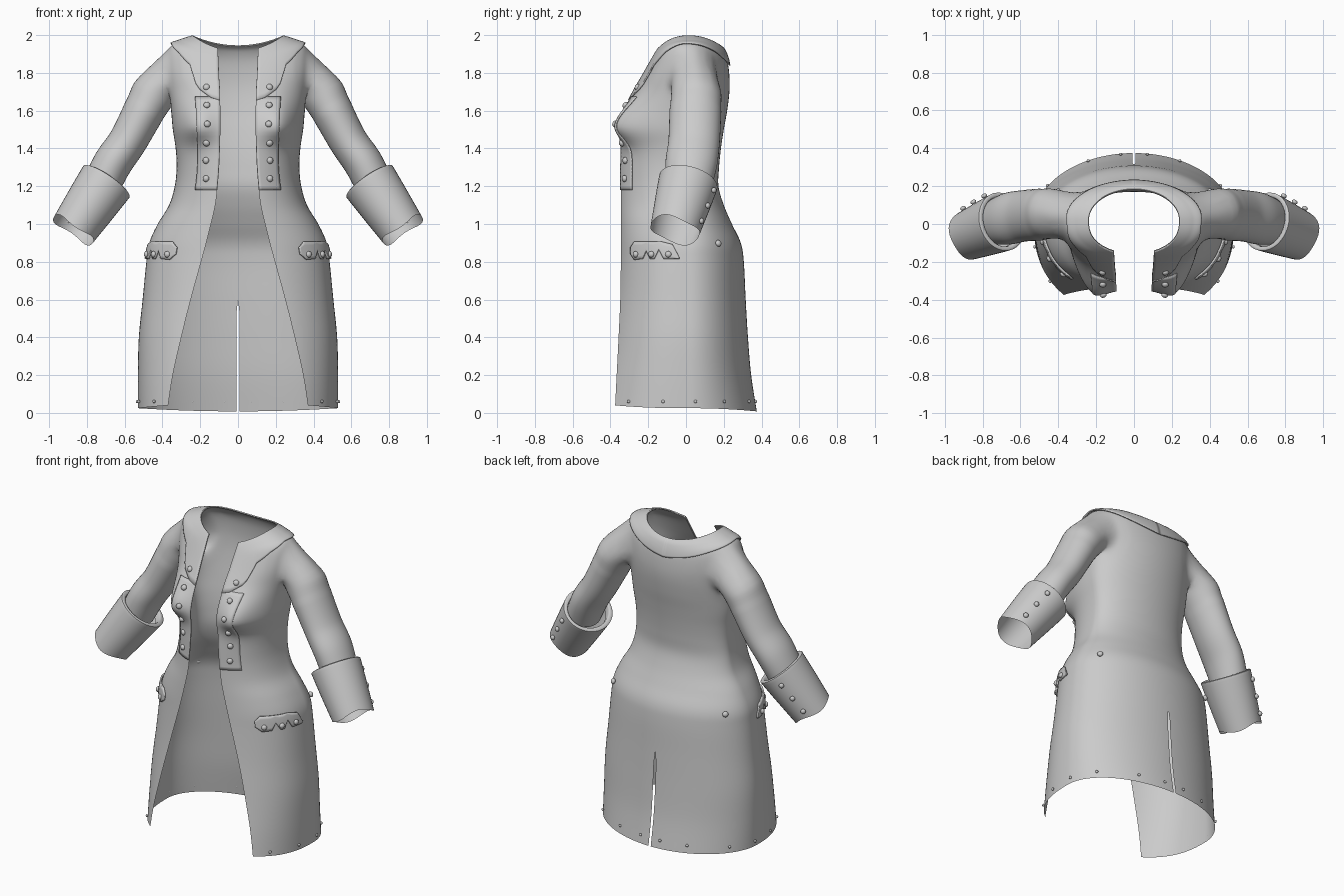
import bpy, bmesh, math
from mathutils import Vector, Matrix
from mathutils.bvhtree import BVHTree

if "Cube" in bpy.data.objects:
    bpy.data.objects.remove(bpy.data.objects["Cube"])

cloth = bpy.data.materials.new("grey_cloth")
cloth.use_nodes = True
cloth.diffuse_color = (0.6, 0.6, 0.6, 1)
cloth.node_tree.nodes["Principled BSDF"].inputs["Base Color"].default_value = (0.6, 0.6, 0.6, 1)


def finish(name, bm, thick=0.0, angle=40):
    """Turn a half-model bmesh into a mirrored, smooth-shaded object."""
    mesh = bpy.data.meshes.new(name)
    bm.to_mesh(mesh)
    bm.free()
    mesh.materials.append(cloth)
    obj = bpy.data.objects.new(name, mesh)
    bpy.context.collection.objects.link(obj)
    bpy.ops.object.select_all(action="DESELECT")
    obj.select_set(True)
    bpy.context.view_layer.objects.active = obj
    bpy.ops.object.shade_smooth_by_angle(angle=math.radians(angle))
    if thick:
        solid = obj.modifiers.new("thickness", "SOLIDIFY")
        solid.thickness, solid.offset = thick, 1
    mirror = obj.modifiers.new("mirror", "MIRROR")
    mirror.use_clip = True


def spline(rows, t):
    """Catmull-Rom value of a table at fractional row t."""
    n = len(rows) - 1
    i = min(max(int(t), 0), n - 1)
    f = t - i
    quad = zip(rows[max(i - 1, 0)], rows[i], rows[i + 1], rows[min(i + 2, n)])
    return [b + f / 2 * (c - a + f * (2 * a - 5 * b + 4 * c - d + f * (3 * (b - c) + d - a)))
            for a, b, c, d in quad]


def lerp(points, x):
    """Piecewise linear lookup."""
    for (x0, y0), (x1, y1) in zip(points, points[1:]):
        if x <= x1:
            return y0 + (y1 - y0) * (x - x0) / (x1 - x0)
    return points[-1][1]


def grid(bm, func, nu, nv, wrap=False):
    vs = [[bm.verts.new(func(i / nu, j / nv)) for i in range(nu if wrap else nu + 1)]
          for j in range(nv + 1)]
    for low, high in zip(vs, vs[1:]):
        for i in range(nu):
            k = (i + 1) % len(low)
            bm.faces.new((low[i], low[k], high[k], high[i]))
    bm.normal_update()
    return vs


# Coat sections: front z, side z, back z, half width, front y, back y, opening x
level = [(0.2, 0.53, -0.367, 0.345, 0.345), (0.4, 0.525, -0.357, 0.328, 0.3),
         (0.6, 0.505, -0.348, 0.316, 0.25), (0.8, 0.485, -0.345, 0.306, 0.195),
         (0.9, 0.47, -0.345, 0.29, 0.168), (1.0, 0.425, -0.345, 0.243, 0.143),
         (1.1, 0.365, -0.345, 0.2, 0.12), (1.2, 0.335, -0.343, 0.172, 0.108),
         (1.3, 0.325, -0.342, 0.175, 0.1), (1.4, 0.33, -0.338, 0.185, 0.096),
         (1.5, 0.345, -0.335, 0.2, 0.094), (1.6, 0.355, -0.312, 0.218, 0.094),
         (1.7, 0.37, -0.27, 0.23, 0.095)]
rows = [(0.04, 0.025, 0.008, 0.53, -0.375, 0.375, 0.37)]
rows += [(r[0],) * 3 + r[1:] for r in level]
rows += [(1.78, 1.82, 1.78, 0.385, -0.225, 0.23, 0.1),
         (1.86, 1.935, 1.86, 0.365, -0.18, 0.22, 0.103),
         (1.9, 1.967, 1.915, 0.305, -0.157, 0.2, 0.105),
         (1.925, 1.988, 1.938, 0.238, -0.14, 0.178, 0.105)]
top = len(rows) - 1
levels = [(r[1], i) for i, r in enumerate(rows)]


def surf(u, t):
    """Coat surface: u runs from the front edge to the back seam, t from hem to neck."""
    zf, zs, zb, w, yf, yb, xo = spline(rows, t)
    slit = 0.008 * min(1, max(0, (0.59 - zs) / 0.05))
    a0, a1 = math.asin(xo / w), math.pi - math.asin(slit / w)
    a = a0 + (a1 - a0) * u
    c, x, yc = math.cos(a), w * math.sin(a), 0.02
    if c > 0:
        k = c / math.cos(a0)
        y, z = yc + (yf - yc) * k ** 0.8, zs + (zf - zs) * k * k
        tall = 0.125 if z > 1.52 else 0.085
        y -= 0.088 * math.exp(-((x - 0.225) / 0.1) ** 2 - ((z - 1.52) / tall) ** 2)
    else:
        y, z = yc - (yb - yc) * c, zs + (zb - zs) * c * c
    return Vector((0 if x < 0.0005 else x, y, z))


def raised(u, t, lift):
    """Coat surface pushed outward."""
    du = surf(min(u + 0.01, 1), t) - surf(max(u - 0.01, 0), t)
    dt = surf(u, min(t + 0.05, top)) - surf(u, t - 0.05)
    p = surf(u, t) + du.cross(dt).normalized() * lift
    return Vector((0 if u == 1 else p.x, p.y, p.z))


def ring(center, axis, a, b, ang):
    side = axis.cross(Vector((0, 1, 0))).normalized()
    return center + side * a * math.cos(ang) + side.cross(axis).normalized() * b * math.sin(ang)


# Coat body with sleeves joined at the armholes
bm = bmesh.new()
grid(bm, lambda u, v: surf(u, v * top), 64, 90)
body_tree = BVHTree.FromBMesh(bm)
arm = Vector((0.39, 0.06, 1.77))
hole = [f for f in bm.faces if (f.calc_center_median() - arm).length < 0.135]
bmesh.ops.delete(bm, geom=hole, context="FACES")
rim = [e for e in bm.edges if e.is_boundary and all((v.co - arm).length < 0.2 for v in e.verts)]
path = [(0.435, 0.057, 1.715, 0.126, 0.136), (0.497, 0.05, 1.6, 0.11, 0.137),
        (0.583, 0.043, 1.44, 0.102, 0.136), (0.665, 0.028, 1.32, 0.103, 0.137),
        (0.73, 0.01, 1.19, 0.1, 0.12)]


def sleeve(u, v):
    t = v * (len(path) - 1)
    p, q = spline(path, t), spline(path, t + 0.01)
    return ring(Vector(p[:3]), Vector(q[:3]) - Vector(p[:3]), p[3], p[4], u * math.tau)


tube = grid(bm, sleeve, 40, 28, wrap=True)
start = set(tube[0])
rim += [e for e in bm.edges if e.is_boundary and all(v in start for v in e.verts)]
bmesh.ops.bridge_loops(bm, edges=rim)
blend = [v for v in bm.verts if (v.co - arm).length < 0.23 and not v.is_boundary]
for _ in range(7):
    bmesh.ops.smooth_vert(bm, verts=blend, factor=0.5, use_axis_x=True, use_axis_y=True, use_axis_z=True)
bmesh.ops.recalc_face_normals(bm, faces=bm.faces)
if sum(f.normal.y * f.calc_center_median().y for f in bm.faces) < 0:
    bmesh.ops.reverse_faces(bm, faces=bm.faces)
coat_tree = BVHTree.FromBMesh(bm)
finish("coat_body", bm, angle=70)

# Collar and lapels laid over the neck
edge = [(0, top - 4.5), (0.05, top - 4.35), (0.12, top - 3.8), (0.15, top - 2.6),
        (0.25, top - 2.1), (0.4, top - 1.7), (0.7, top - 1.9), (1, top - 2.3)]


def collar(u, v):
    low = lerp(edge, u)
    return raised(u, low + (top - low) * v, 0.003)


bm = bmesh.new()
grid(bm, collar, 64, 16)
finish("collar", bm, 0.008)

# Button facing down each front edge
t0, t1 = lerp(levels, 1.18), lerp(levels, 1.67)
bm = bmesh.new()
grid(bm, lambda u, v: raised(u * 0.14, t0 + (t1 - t0) * v, 0.002), 8, 24)
finish("front_facing", bm, 0.005)

# Turned-back cuffs
cuff_top, cuff_end = Vector((0.698, 0.012, 1.222)), Vector((0.872, -0.058, 0.968))
cuff_axis = cuff_end - cuff_top
cuff_rows = [(0.12, 0.116, 0.13), (0, 0.12, 0.135), (-0.02, 0.13, 0.145), (-0.01, 0.146, 0.156),
             (0.05, 0.147, 0.157), (0.5, 0.137, 0.146), (1, 0.124, 0.131)]


def cuff(u, v):
    s, a, b = spline(cuff_rows, v * (len(cuff_rows) - 1))
    wave = 0.035 * math.sin(3 * u * math.tau) * max(0, s - 0.5) * 2
    return ring(cuff_top + cuff_axis * (s + wave), cuff_axis, a, b, u * math.tau)


bm = bmesh.new()
grid(bm, cuff, 40, 18, wrap=True)
cuff_tree = BVHTree.FromBMesh(bm)
finish("cuff", bm)

# Pocket flaps with a notched lower edge
flap_top = [(-0.285, 0.875), (-0.265, 0.905), (-0.13, 0.905), (-0.07, 0.89), (-0.035, 0.825)]
flap_low = [(-0.285, 0.84), (-0.265, 0.81), (-0.225, 0.815), (-0.205, 0.86), (-0.185, 0.815),
            (-0.165, 0.815), (-0.14, 0.865), (-0.115, 0.815), (-0.035, 0.815)]


def flap(u, v):
    y = -0.285 + 0.25 * u
    z = lerp(flap_low, y) * (1 - v) + lerp(flap_top, y) * v
    hit, normal, _, _ = body_tree.ray_cast(Vector((1, y, z)), Vector((-1, 0, 0)))
    return hit + normal * 0.003


bm = bmesh.new()
grid(bm, flap, 50, 5)
finish("pocket_flap", bm, 0.01)


def buttons(name, tree, shots, direction, radius, lift):
    """Domed buttons where rays meet a surface."""
    bm = bmesh.new()
    d = Vector(direction)
    for origin in shots:
        hit, normal, _, _ = tree.ray_cast(Vector(origin), d)
        normal = -normal if normal.dot(d) > 0 else normal
        turn = normal.to_track_quat("Z", "Y").to_matrix().to_4x4()
        m = Matrix.Translation(hit + normal * lift) @ turn @ Matrix.Diagonal((1, 1, 0.75, 1))
        bmesh.ops.create_uvsphere(bm, u_segments=12, v_segments=8, radius=radius, matrix=m)
    finish(name, bm)


# Buttons on the front, pockets, hips, cuffs and hem
buttons("front_buttons", coat_tree, [(0.165, -1, 1.24 + 0.096 * i) for i in range(6)], (0, 1, 0), 0.018, 0.01)
buttons("pocket_buttons", body_tree, [(1, y, 0.838) for y in (-0.255, -0.177, -0.09)], (-1, 0, 0), 0.017, 0.015)
buttons("hip_button", body_tree, [(1, 0.165, 0.895)], (-1, 0, 0), 0.018, 0.01)
buttons("cuff_buttons", cuff_tree, [(1.1, 0.25 - 0.052 * i, 1.21 - 0.087 * i) for i in range(3)],
        (-1, -0.35, -0.1), 0.016, 0.009)
buttons("hem_studs_side", body_tree, [(1, y, 0.06) for y in (-0.3, -0.12, 0.05, 0.2)], (-1, 0, 0), 0.009, 0.006)
buttons("hem_studs_back", body_tree, [(x, 1, 0.06) for x in (0.07, 0.24)], (0, -1, 0), 0.009, 0.006)
